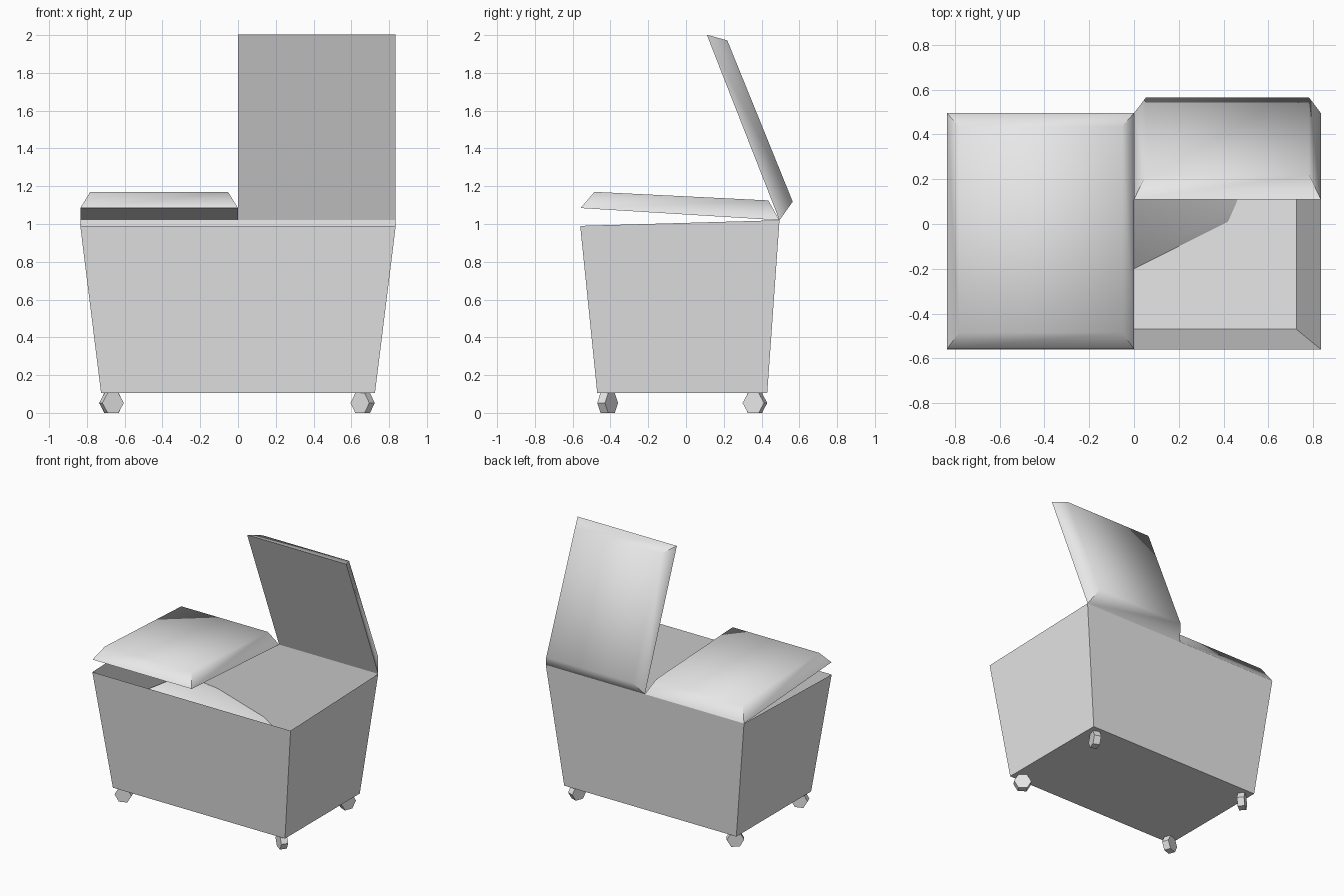
import bpy, bmesh, math
from mathutils import Matrix, Vector

cube = bpy.data.objects.get("Cube")
if cube:
    bpy.data.objects.remove(cube, do_unlink=True)

grey = bpy.data.materials.new("plain_grey")
grey.use_nodes = True
grey.diffuse_color = (0.8, 0.8, 0.8, 1)
grey.node_tree.nodes["Principled BSDF"].inputs["Base Color"].default_value = (0.8, 0.8, 0.8, 1)


def finish(bm, name, smooth_angle=None):
    mesh = bpy.data.meshes.new(name)
    bm.to_mesh(mesh)
    bm.free()
    mesh.materials.append(grey)
    obj = bpy.data.objects.new(name, mesh)
    bpy.context.scene.collection.objects.link(obj)
    if smooth_angle:
        bpy.ops.object.select_all(action='DESELECT')
        obj.select_set(True)
        bpy.context.view_layer.objects.active = obj
        bpy.ops.object.shade_smooth_by_angle(angle=math.radians(smooth_angle))
    return obj


def loft(lower, upper, capped):
    """Join two four-cornered rings, closing the bottom and optionally the top."""
    bm = bmesh.new()
    a = [bm.verts.new(p) for p in lower]
    b = [bm.verts.new(p) for p in upper]
    bm.faces.new(a[::-1])
    for i in range(4):
        j = (i + 1) % 4
        bm.faces.new((a[i], a[j], b[j], b[i]))
    if capped:
        bm.faces.new(b)
    return bm


def ring(x0, x1, y0, y1, z0, z1):
    """Rectangle whose height runs from z0 at y0 to z1 at y1."""
    return [(x0, y0, z0), (x1, y0, z0), (x1, y1, z1), (x0, y1, z1)]


# Open tapered bin with a sloping rim
finish(loft(ring(-0.725, 0.725, -0.47, 0.43, 0.105, 0.105),
            ring(-0.835, 0.835, -0.56, 0.495, 0.99, 1.02), False), "bin_body")

# Two matching lids, tilted about the rear hinge
for name, x0, x1, tilt in (("closed_lid", -0.835, 0, 3.5), ("open_lid", 0, 0.835, 68.6)):
    bm = loft(ring(x0, x1, -1.055, 0, 0, 0),
              ring(x0 + 0.053, x1 - 0.053, -0.987, -0.066, 0.09, 0.101), True)
    bm.transform(Matrix.Translation((0, 0.495, 1.02)) @ Matrix.Rotation(-math.radians(tilt), 4, 'X'))
    finish(bm, name, 65)

# Six-sided caster wheels, each swivelled differently
for name, x, y, swivel in (("front_right_wheel", -0.67, -0.415, 20),
                           ("front_left_wheel", 0.66, -0.415, -35),
                           ("back_left_wheel", 0.66, 0.365, 70),
                           ("back_right_wheel", -0.67, 0.365, 40)):
    bm = bmesh.new()
    bmesh.ops.create_cone(bm, cap_ends=True, segments=6, radius1=0.0605, radius2=0.0605, depth=0.05)
    # Turn a corner of the hexagon to the side so that it rolls on a flat
    corner = max(bm.verts, key=lambda v: v.co.x).co
    bm.transform(Matrix.Rotation(-math.atan2(corner.y, corner.x), 4, 'Z'))
    bm.transform(Matrix.Translation((x, y, 0.0525)) @ Matrix.Rotation(math.radians(swivel), 4, 'Z')
                 @ Matrix.Rotation(math.pi / 2, 4, 'X'))
    finish(bm, name)

# Rubbish heap sloping down from the rear corner
rows = [
    [(-0.72, -0.46, 0.11), (-0.35, -0.37, 0.11), (0, -0.2, 0.11), (0.42, 0.01, 0.11)],
    [(-0.77, 0.0, 0.66), (-0.45, 0.05, 0.58), (-0.02, 0.15, 0.32), (0.46, 0.1, 0.11)],
    [(-0.775, 0.455, 0.6), (-0.49, 0.455, 0.57), (-0.1, 0.45, 0.46), (0.48, 0.43, 0.11)],
]
bm = bmesh.new()
grid = [[bm.verts.new(p) for p in row] for row in rows]
for near, far in zip(grid, grid[1:]):
    for i in range(3):
        bm.faces.new((near[i], near[i + 1], far[i + 1], far[i]))
finish(bm, "rubbish_heap", 60)
